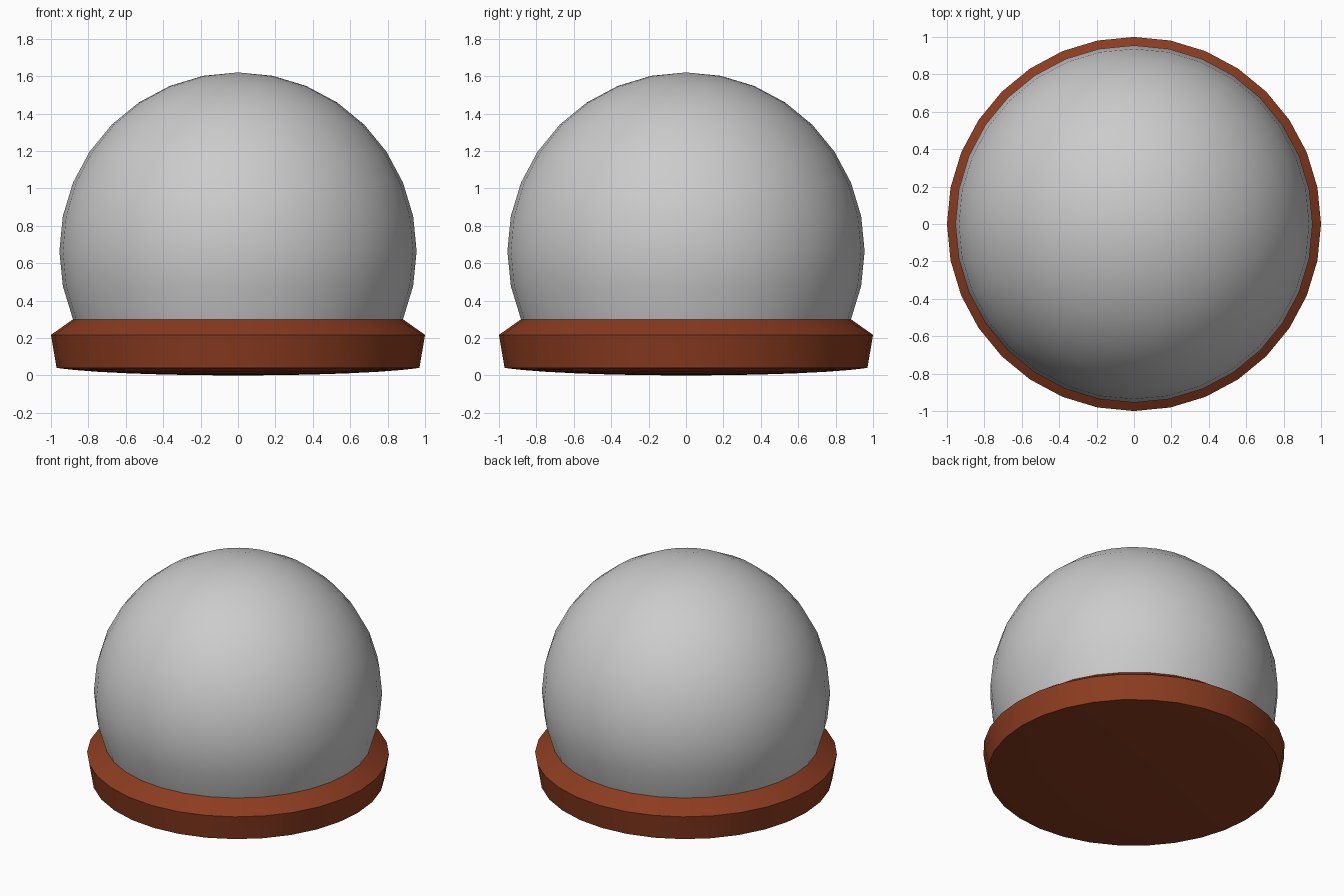
import bpy, bmesh
from math import sin, cos, tau, pi, radians

if "Cube" in bpy.data.objects:
    bpy.data.objects.remove(bpy.data.objects["Cube"])

SEGMENTS = 32
RADIUS, CENTRE_Z = 0.955, 0.665
JOIN = radians(112.5)  # polar angle where the dome meets the base


def lathe(name, profile, colour=None):
    """Revolve (radius, z) points, listed top to bottom, around z."""
    bm = bmesh.new()
    rings = []
    for r, z in profile:
        if r < 1e-5:
            rings.append([bm.verts.new((0, 0, z))] * SEGMENTS)
        else:
            rings.append([bm.verts.new((r * cos(tau * i / SEGMENTS),
                                        r * sin(tau * i / SEGMENTS), z))
                          for i in range(SEGMENTS)])
    for upper, lower in zip(rings, rings[1:]):
        for i in range(SEGMENTS):
            j = (i + 1) % SEGMENTS
            corners = [upper[i], lower[i], lower[j], upper[j]]
            bm.faces.new(list(dict.fromkeys(corners)))
    mesh = bpy.data.meshes.new(name)
    bm.to_mesh(mesh)
    bm.free()
    obj = bpy.data.objects.new(name, mesh)
    bpy.context.collection.objects.link(obj)
    if colour:
        mat = bpy.data.materials.new(name + "_colour")
        mat.diffuse_color = colour
        mat.use_nodes = True
        mat.node_tree.nodes["Principled BSDF"].inputs["Base Color"].default_value = mat.diffuse_color
        mesh.materials.append(mat)
    bpy.ops.object.select_all(action='DESELECT')
    obj.select_set(True)
    bpy.context.view_layer.objects.active = obj
    bpy.ops.object.shade_smooth_by_angle(angle=radians(30))
    return obj


# Glass dome: sphere cut off where it enters the base
dome = [(RADIUS * sin(a), CENTRE_Z + RADIUS * cos(a))
        for a in (JOIN * k / 10 for k in range(11))]
lathe("glass_dome", dome)

# Base: sloped rim, tapered side and a shallow rounded underside
rim = [(dome[-1][0], dome[-1][1]), (1.0, 0.217)]
depth = 1 + cos(JOIN)
underside = [(0.97 * sin(a) / sin(JOIN), 0.04 * (1 + cos(a)) / depth)
             for a in (JOIN + (pi - JOIN) * k / 6 for k in range(7))]
lathe("wooden_base", rim + underside, (0.26, 0.045, 0.014, 1))
